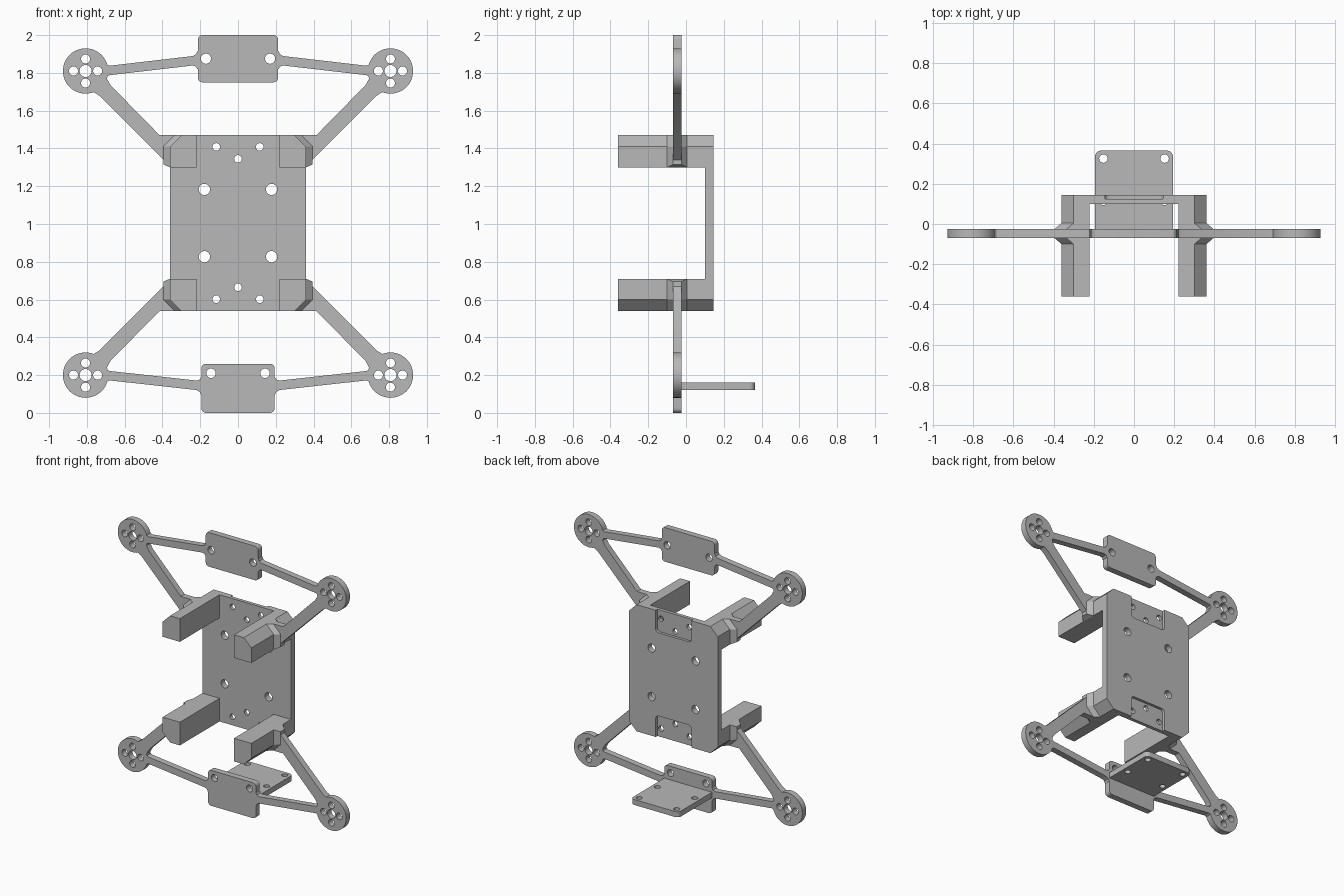
import bpy, bmesh
from math import sin, cos, pi, radians
from mathutils import Matrix, Vector

cube = bpy.data.objects.get("Cube")
if cube:
    bpy.data.objects.remove(cube, do_unlink=True)

GREY = bpy.data.materials.new("plain grey")
GREY.use_nodes = True
colour = (0.48, 0.48, 0.48, 1)
GREY.diffuse_color = colour
GREY.node_tree.nodes["Principled BSDF"].inputs["Base Color"].default_value = colour

MID_Z = 1.005            # height of the frame's mirror plane
ARM_Y = (-0.07, -0.025)  # thickness range of the arms and mounts


def finish(obj):
    obj.data.materials.clear()
    obj.data.materials.append(GREY)
    bpy.ops.object.select_all(action='DESELECT')
    obj.select_set(True)
    bpy.context.view_layer.objects.active = obj
    bpy.ops.object.shade_smooth_by_angle(angle=radians(30))
    return obj


def arc(cx, cy, r, start, end, steps):
    angles = [radians(start + (end - start) * i / steps) for i in range(steps + 1)]
    return [(cx + r * cos(a), cy + r * sin(a)) for a in angles]


def circle(cx, cy, r, n=24):
    return arc(cx, cy, r, 0, 360, n)[:-1]


def rounded(x0, x1, y0, y1, r):
    pts = []
    corners = ((x1 - r, y1 - r), (x0 + r, y1 - r), (x0 + r, y0 + r), (x1 - r, y0 + r))
    for k, (cx, cy) in enumerate(corners):
        pts += arc(cx, cy, r, 90 * k, 90 * k + 90, 5)
    return pts


def flip(pts, sx, up):
    """Mirror (x, z) points to one of the four corners."""
    return [(x * sx, z if up else 2 * MID_Z - z) for x, z in pts]


def slab(name, outline, holes, low, high, upright=True):
    """Extrude a flat outline with holes; upright slabs lie in the xz plane."""
    curve = bpy.data.curves.new(name, 'CURVE')
    curve.dimensions = '2D'
    curve.fill_mode = 'BOTH'
    curve.extrude = (high - low) / 2
    for pts in [outline] + holes:
        spline = curve.splines.new('POLY')
        spline.points.add(len(pts) - 1)
        for p, (a, b) in zip(spline.points, pts):
            p.co = (a, b, 0, 1)
        spline.use_cyclic_u = True
    temp = bpy.data.objects.new(name + " outline", curve)
    bpy.context.collection.objects.link(temp)
    bpy.context.view_layer.update()
    graph = bpy.context.evaluated_depsgraph_get()
    mesh = bpy.data.meshes.new_from_object(temp.evaluated_get(graph))
    bpy.data.objects.remove(temp, do_unlink=True)
    bpy.data.curves.remove(curve)
    mid = (low + high) / 2
    if upright:
        mesh.transform(Matrix.Translation((0, mid, 0)) @ Matrix.Rotation(pi / 2, 4, 'X'))
    else:
        mesh.transform(Matrix.Translation((0, 0, mid)))
    bm = bmesh.new()
    bm.from_mesh(mesh)
    bmesh.ops.remove_doubles(bm, verts=bm.verts, dist=0.0002)
    bmesh.ops.recalc_face_normals(bm, faces=bm.faces)
    bm.to_mesh(mesh)
    bm.free()
    mesh.name = name
    obj = bpy.data.objects.new(name, mesh)
    bpy.context.collection.objects.link(obj)
    return finish(obj)


def hull(name, points):
    bm = bmesh.new()
    for p in points:
        bm.verts.new(Vector(p))
    bmesh.ops.convex_hull(bm, input=bm.verts)
    bmesh.ops.recalc_face_normals(bm, faces=bm.faces)
    mesh = bpy.data.meshes.new(name)
    bm.to_mesh(mesh)
    bm.free()
    obj = bpy.data.objects.new(name, mesh)
    bpy.context.collection.objects.link(obj)
    return finish(obj)


def four_way(quarter):
    """Close an outline from its upper quarter on the +x side."""
    return (quarter + flip(quarter, 1, False)[::-1]
            + flip(quarter, -1, False) + flip(quarter, -1, True)[::-1])


# Back plate: a drilled layer, and a rear layer with two open pockets
screw_holes, pocket_holes = [], []
for up in (True, False):
    pocket_holes.append(flip(circle(0, 1.345, 0.02), 1, up))
    for sx in (1, -1):
        screw_holes.append(flip(circle(0.178, 1.183, 0.03), sx, up))
        pocket_holes.append(flip(circle(0.115, 1.408, 0.02), sx, up))
corner = [(0.30, 1.47), (0.36, 1.41)]
pocket = arc(0.12, 1.335, 0.025, -90, 0, 5) + [(0.145, 1.47)]
slab("back_plate", four_way(corner), screw_holes + pocket_holes, 0.10, 0.125)
slab("back_plate_rear", four_way(pocket + corner), screw_holes, 0.125, 0.145)

# Corner parts, repeated four times
post = [(0.22, 1.30), (0.36, 1.30), (0.36, 1.41), (0.30, 1.47), (0.22, 1.47)]
arm = [(0.30, 1.30), (0.36, 1.30), (0.395, 1.315), (0.395, 1.34), (0.735, 1.68),
       (0.775, 1.705), (0.7725, 1.7225), (0.7175, 1.7775), (0.70, 1.78),
       (0.675, 1.735), (0.415, 1.47), (0.30, 1.47)]
inner_edge = [(0.36, 1.30), (0.36, 1.41), (0.30, 1.47)]
outer_edge = [(0.395, 1.315), (0.395, 1.41), (0.335, 1.47)]
MX, MZ = 0.807, 1.81
offsets = ((0.064, 0), (-0.064, 0), (0, 0.064), (0, -0.064))
mount_holes = [circle(MX, MZ, 0.032)] + [circle(MX + a, MZ + b, 0.024) for a, b in offsets]
strut = [(0.20, 1.82), (0.215, 1.82), (0.222, 1.833), (0.24, 1.839), (0.68, 1.788),
         (0.705, 1.775), (0.705, 1.85), (0.68, 1.838), (0.24, 1.889),
         (0.222, 1.899), (0.215, 1.915), (0.20, 1.915)]
lower_strut = [(x - 0.02 if x < 0.3 else x, z) for x, z in strut]

for up in (True, False):
    for sx in (1, -1):
        tag = ("upper" if up else "lower") + ("_left" if sx > 0 else "_right")
        slab(tag + "_post", flip(post, sx, up), [], -0.36, 0.145)
        slab(tag + "_arm", flip(arm, sx, up), [], *ARM_Y)
        slab(tag + "_strut", flip(strut if up else lower_strut, sx, up), [], *ARM_Y)
        slab(tag + "_motor_mount", flip(circle(MX, MZ, 0.12, 48), sx, up),
             [flip(h, sx, up) for h in mount_holes], *ARM_Y)
        flare = [(x, y, z) for x, z in flip(inner_edge, sx, up) for y in (-0.10, 0.005)]
        flare += [(x, y, z) for x, z in flip(outer_edge, sx, up) for y in ARM_Y]
        hull(tag + "_arm_flare", flare)

# Upper and lower cross plates
slab("upper_cross_plate", rounded(-0.213, 0.213, 1.75, 2.0, 0.025),
     [circle(s * 0.17, 1.875, 0.027) for s in (1, -1)], *ARM_Y)
slab("lower_cross_plate", rounded(-0.194, 0.194, 0.0, 0.26, 0.025),
     [circle(s * 0.143, 0.21, 0.025) for s in (1, -1)], *ARM_Y)

# Shelf reaching back from the lower cross plate
shelf = [(-0.194, -0.04), (0.194, -0.04)]
shelf += arc(0.164, 0.335, 0.03, 0, 90, 5) + arc(-0.164, 0.335, 0.03, 90, 180, 5)
slab("shelf", shelf, [circle(s * 0.152, y, 0.021) for s in (1, -1) for y in (0.325, 0.115)],
     0.12, 0.16, upright=False)
